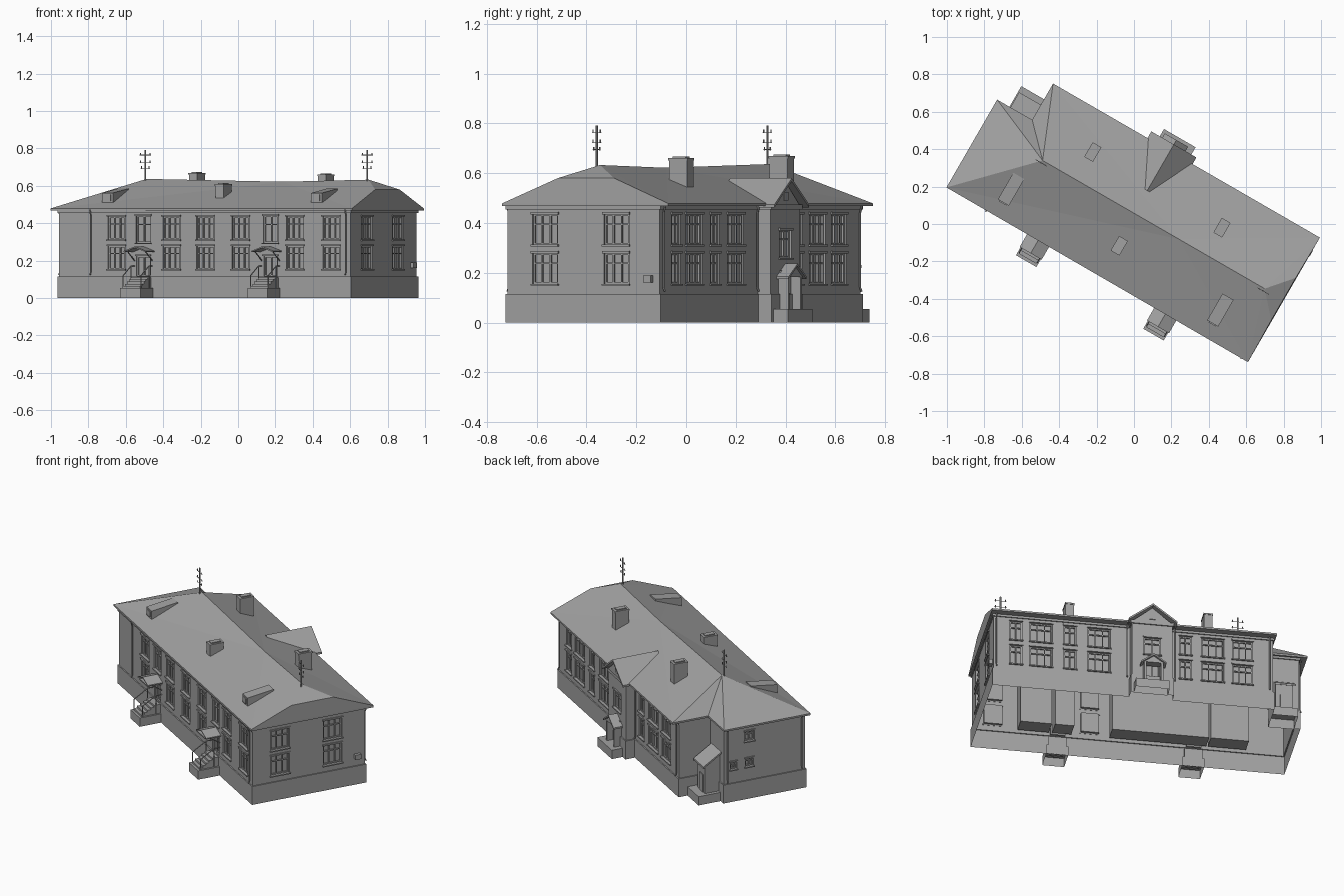
import bpy, bmesh, math
from mathutils import Vector

if "Cube" in bpy.data.objects:
    bpy.data.objects.remove(bpy.data.objects["Cube"])

ROT = math.radians(-30)          # whole house is turned on the plot
parts = {}


def add(name, verts, faces):
    bm = parts.setdefault(name, bmesh.new())
    vs = [bm.verts.new(v) for v in verts]
    for f in faces:
        bm.faces.new([vs[i] for i in f])


def box(name, x0, x1, y0, y1, z0, z1, bottom=True):
    v = [(x, y, z) for z in (z0, z1) for x, y in ((x0, y0), (x1, y0), (x1, y1), (x0, y1))]
    f = [(4, 5, 6, 7), (0, 1, 5, 4), (1, 2, 6, 5), (2, 3, 7, 6), (3, 0, 4, 7)]
    add(name, v, f + [(3, 2, 1, 0)] if bottom else f)


def prism(name, profile, y0, y1):
    """Extrude an x-z profile along y."""
    n = len(profile)
    v = [(x, y, z) for y in (y0, y1) for x, z in profile]
    f = [tuple(range(n)), tuple(range(2 * n - 1, n - 1, -1))]
    add(name, v, f + [(i, i + n, (i + 1) % n + n, (i + 1) % n) for i in range(n)])


def gable(name, x0, x1, y0, y1, z0, z1, t=.01):
    m = (x0 + x1) / 2
    prism(name, [(x0, z0), (m, z1), (x1, z0), (x1, z0 - t), (m, z1 - t), (x0, z0 - t)], y0, y1)


def slope_block(name, x0, x1, yz):
    """Extrude a four-point y-z profile along x."""
    v = [(x, y, z) for x in (x0, x1) for y, z in yz]
    add(name, v, [(0, 1, 2, 3), (7, 6, 5, 4), (0, 4, 5, 1), (1, 5, 6, 2), (2, 6, 7, 3), (3, 7, 4, 0)])


def rod(name, a, b, r=.004):
    a, b = Vector(a), Vector(b)
    d = (b - a).normalized()
    p = d.orthogonal().normalized() * r
    q = d.cross(p)
    ring = [p * math.cos(k * math.pi / 3) + q * math.sin(k * math.pi / 3) for k in range(6)]
    add(name, [a + o for o in ring] + [b + o for o in ring],
        [(5, 4, 3, 2, 1, 0), (6, 7, 8, 9, 10, 11)] + [(i, (i + 1) % 6, (i + 1) % 6 + 6, i + 6) for i in range(6)])


# Wall outline, counter-clockwise
YB, XL = .386, -.92
OUT = [Vector(p) for p in ((XL, -.319), (.88, -.319), (.88, YB), (.09, YB), (.09, .445),
                           (-.145, .445), (-.145, YB), (-.735, YB), (-.735, .19), (XL, .19))]
N = len(OUT)
ZB, ZT = .115, .475


def frame(i):
    p, q = OUT[i], OUT[(i + 1) % N]
    d = (q - p).normalized()
    return p, d, Vector((d.y, -d.x)), (q - p).length


def band(name, z0, z1, o, top):
    """Band following the walls, standing out by o."""
    outer = [OUT[i] + o * (frame(i - 1 if i else N - 1)[2] + frame(i)[2]) for i in range(N)]
    rings = [[(p.x, p.y, z) for p in pts] for pts, z in
             ((outer, z0), (outer, z1), (OUT, z1 if top else z0))]
    for a, b in (((0, 1), (1, 2)) if top else ((0, 1), (0, 2))):
        for i in range(N):
            j = (i + 1) % N
            add(name, [rings[a][i], rings[a][j], rings[b][j], rings[b][i]], [(0, 1, 2, 3)])


def facade(i, openings):
    """Wall with recessed openings (centre, width, z0, z1, kind)."""
    p, d, n, L = frame(i)

    def P(s, z, o=0):
        w = p + d * s + n * o
        return (w.x, w.y, z)

    def wbox(name, s0, s1, o0, o1, z0, z1):
        a, b = P(s0, 0, o0), P(s1, 0, o1)
        box(name, min(a[0], b[0]), max(a[0], b[0]), min(a[1], b[1]), max(a[1], b[1]), z0, z1)

    axis = 0 if abs(d.x) > .5 else 1
    ops = [(abs(c - p[axis]) - w / 2, abs(c - p[axis]) + w / 2, z0, z1, k) for c, w, z0, z1, k in openings]
    ss = sorted({0, L, *[o[0] for o in ops], *[o[1] for o in ops]})
    zs = sorted({ZB, ZT, *[o[2] for o in ops], *[o[3] for o in ops]})
    for s0, s1 in zip(ss, ss[1:]):
        for z0, z1 in zip(zs, zs[1:]):
            s, z = (s0 + s1) / 2, (z0 + z1) / 2
            if not any(o[0] < s < o[1] and o[2] < z < o[3] for o in ops):
                add("walls", [P(s0, z0), P(s1, z0), P(s1, z1), P(s0, z1)], [(0, 1, 2, 3)])
    D = -.016
    for s0, s1, z0, z1, kind in ops:
        c = [(s0, z0), (s1, z0), (s1, z1), (s0, z1)]
        add("walls", [P(*k) for k in c] + [P(*k, D) for k in c],
            [(j, j + 4, (j + 1) % 4 + 4, (j + 1) % 4) for j in range(4)])
        add("door_panels" if kind == "d" else "window_glass", [P(*k, D) for k in c], [(0, 1, 2, 3)])
        w, t = s1 - s0, .007
        bars = [(s0, s0 + t, z0, z1), (s1 - t, s1, z0, z1), (s0, s1, z1 - t, z1), (s0, s1, z0, z0 + t)]
        cols = 2 if w < .1 else 3
        bars += [(s0 + w * k / cols - .003, s0 + w * k / cols + .003, z0, z1) for k in range(1, cols)]
        if kind == "w":
            zt = z0 + (z1 - z0) * .68
            bars.append((s0, s1, zt - .003, zt + .003))
        for a, b, e, f in bars:
            wbox("window_frames", a, b, D, D + .008, e, f)
        wbox("lintels", s0 - .006, s1 + .006, -.002, .007, z1, z1 + .009)
        if kind == "w":
            wbox("sills", s0 - .006, s1 + .006, -.002, .009, z0 - .007, z0)


LOW, UP = (.155, .278, "w"), (.313, .435, "w")


def pairs(cols):
    return [(c, w, *lvl) for c, w in cols for lvl in (LOW, UP)]


STAIRS = (-.4, .386)
facade(0, pairs([(c, .105) for c in (-.566, -.2275, -.018, .2, .5375, .76)])
       + [o for c in STAIRS for o in ((c, .085, .117, .225, "d"), (c, .09, .295, .44, "w"))])
facade(1, pairs([(-.1455, .115), (.185, .115)]))
facade(2, pairs([(.75, .07), (.605, .13), (.437, .07), (.27, .13)]))
facade(4, [(-.028, .085, .117, .2, "d"), (-.028, .095, .26, .37, "w")])
facade(6, pairs([(-.23, .07), (-.387, .13), (-.56, .115)]))
facade(9, [(.03, .06, .36, .42, "w"), (.03, .05, .2, .25, "w"), (.13, .04, .2, .245, "w")])
for i in (3, 5, 7, 8):
    facade(i, [])
band("plinth", 0, ZB, .007, True)
band("cornice", .455, ZT, .007, False)

# Main roof: hip on the left with a notch, half hip on the right, slightly sagging ridge
E = [(-.966, -.332), (.897, -.335), (.897, .434), (-.75, .434), (-.75, .21), (-.966, .21)]
rv = [(x, y, .468) for x, y in E] + [(x, y, .479) for x, y in E]
rv += [(-.593, .05, .637), (.778, .05, .633), (.893, -.08, .58), (.893, .183, .58), (.25, .05, .622)]
add("main_roof", rv, [(5, 4, 3, 2, 1, 0)] + [(i, (i + 1) % 6, (i + 1) % 6 + 6, i + 6) for i in range(6)]
    + [(7, 14, 13), (7, 13, 16), (6, 7, 16), (6, 16, 12), (7, 8, 15, 14), (14, 15, 13), (8, 13, 15),
       (8, 16, 13), (8, 9, 16), (9, 12, 16), (9, 10, 12), (10, 11, 12), (11, 6, 12)])

# Gabled rear bay roof and its tympanum
gable("bay_roof", -.167, .111, .19, .475, .475, .58, .012)
prism("bay_gable", [(-.145, .47), (-.028, .566), (.09, .47)], .38, .445)
box("bay_gable_vent", -.045, -.011, .44, .45, .49, .525)

# Shed dormers on the front slope
for c in (-.662, .63):
    slope_block("dormers", c - .034, c + .034, ((-.25, .5), (-.25, .562), (-.085, .585), (-.085, .56)))
    box("dormer_trim", c - .022, c + .022, -.256, -.248, .52, .553)

# Chimneys with caps
for x, y, z0, z1 in ((-.383, .223, .53, .675), (.417, .218, .53, .667), (-.01, -.14, .53, .615)):
    box("chimneys", x - .025, x + .025, y - .042, y + .042, z0, z1 - .015)
    box("chimney_caps", x - .027, x + .027, y - .045, y + .045, z1 - .015, z1 - .006)
    box("chimney_tops", x - .016, x + .016, y - .03, y + .03, z1 - .007, z1)

# Antenna masts
for x in (-.593, .778):
    rod("antenna_masts", (x, .035, .62), (x, .035, .792), .0045)
    for z, w in ((.695, .03), (.725, .036), (.765, .036)):
        rod("antenna_bars", (x - w, .035, z), (x + w, .035, z), .0015)
        for s in (-1, 1):
            rod("antenna_bars", (x + s * w * .8, .035, z - .004), (x + s * w * .8, .035, z + .01), .0025)

# Front entrances: base, steps, rails and gabled canopy
for c in STAIRS:
    box("stoop_bases", c - .063, c + .063, -.46, -.318, 0, .055, False)
    for k in range(5):
        box("stoop_steps", c - .052, c + .052, -.445 + k * .02, -.318, .052, .065 + k * .0115, False)
    for s in (-1, 1):
        x = c + s * .055
        rod("handrails", (x, -.44, .12), (x, -.355, .172), .003)
        rod("handrails", (x, -.355, .172), (x, -.318, .172), .003)
        rod("handrails", (x, -.44, .055), (x, -.44, .12), .003)
        rod("handrails", (x, -.355, .055), (x, -.355, .172), .003)
        rod("canopy_brackets", (x, -.318, .2), (x, -.395, .25), .003)
    gable("entrance_canopies", c - .068, c + .068, -.412, -.31, .252, .276, .007)

# Rear bay porch
box("rear_stoop", -.115, .08, .445, .52, 0, .055, False)
for x in (-.083, .015):
    box("rear_porch_walls", x, x + .012, .445, .49, .055, .19)
gable("rear_porch_roof", -.1, .044, .44, .502, .185, .237)
prism("rear_porch_gable", [(-.085, .183), (-.028, .224), (.029, .183)], .445, .492)

# Side porch with a lean-to roof in the corner notch
box("side_stoop", -.89, -.742, .19, .337, 0, .055, False)
slope_block("side_porch", -.868, -.768, ((.19, .055), (.19, .29), (.285, .23), (.285, .055)))
slope_block("side_porch_roof", -.884, -.75, ((.19, .292), (.19, .304), (.303, .232), (.303, .22)))
box("side_porch_door", -.845, -.795, .28, .289, .055, .165)

# Downpipes with bent tops and feet
for x, y, dx, dy in ((-.72, -.319, 0, -1), (.855, -.319, 0, -1), (.865, YB, 0, 1), (.11, YB, 0, 1),
                     (-.165, YB, 0, 1), (-.715, YB, 0, 1), (XL, -.295, -1, 0), (XL, .17, -1, 0)):
    pts = [(x + dx * o, y + dy * o, z) for o, z in ((.018, .472), (.009, .44), (.009, .14), (.016, .125))]
    for a, b in zip(pts, pts[1:]):
        rod("downpipes", a, b, .004)

# Meter box, and room blocks behind the front windows
box("meter_box", .878, .9, .32, .355, .16, .19)
for a, b in ((.44, .62), (.31, .42), (-.47, .09), (-.7, -.48)):
    box("room_blocks", a, b, -.3, -.2, .125, .44)

grey = bpy.data.materials.new("weathered_grey")
grey.diffuse_color = (.36, .36, .36, 1)
grey.use_nodes = True
grey.node_tree.nodes["Principled BSDF"].inputs["Base Color"].default_value = grey.diffuse_color
for name, bm in parts.items():
    bmesh.ops.remove_doubles(bm, verts=bm.verts, dist=1e-5)
    bmesh.ops.recalc_face_normals(bm, faces=bm.faces)
    me = bpy.data.meshes.new(name)
    bm.to_mesh(me)
    bm.free()
    me.materials.append(grey)
    ob = bpy.data.objects.new(name, me)
    ob.rotation_euler.z = ROT
    bpy.context.collection.objects.link(ob)
